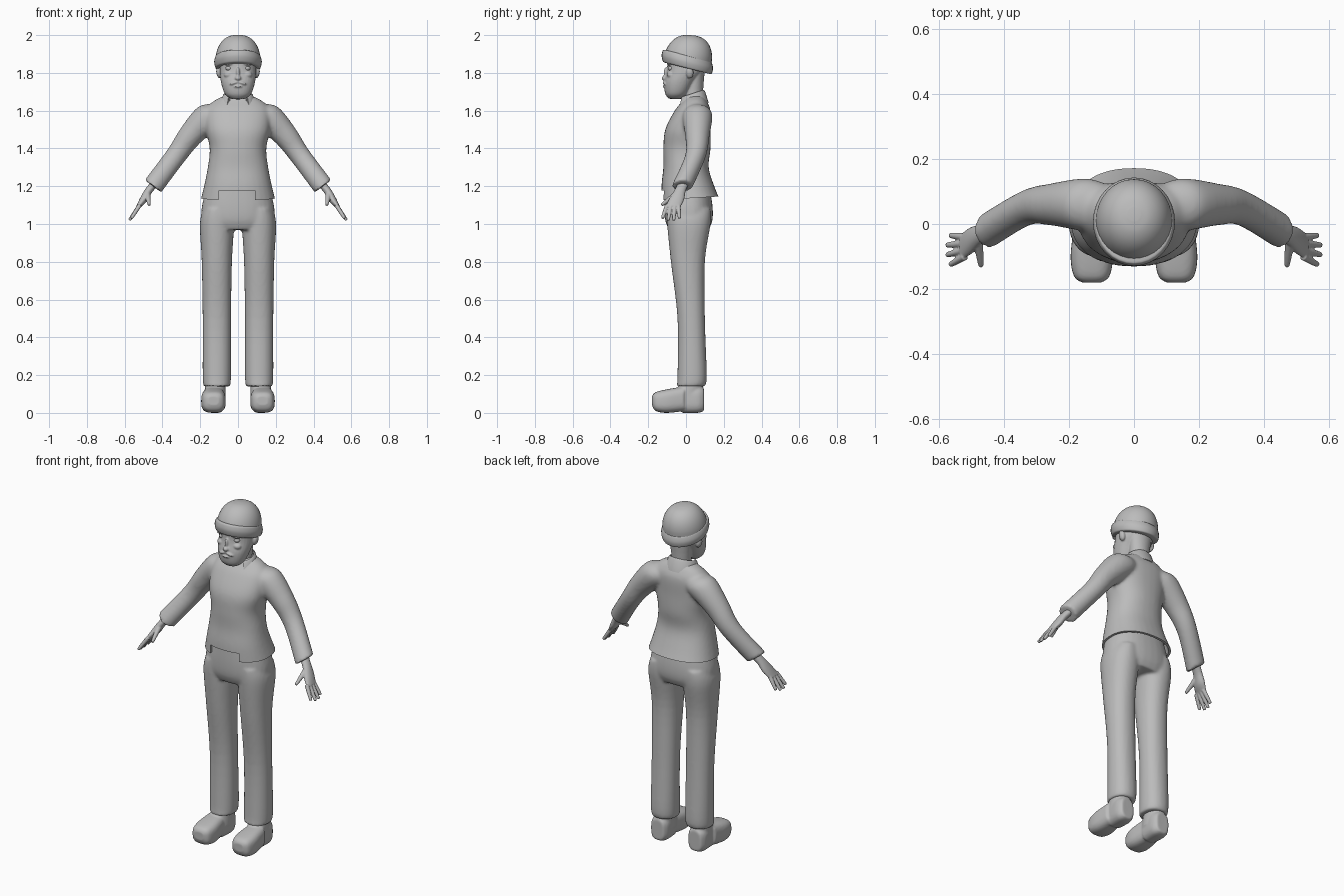
import bpy, bmesh, math
from mathutils import Vector, Matrix

cube = bpy.data.objects.get("Cube")
if cube:
    bpy.data.objects.remove(cube, do_unlink=True)

grey = bpy.data.materials.new("plain grey")
grey.use_nodes = True
grey.diffuse_color = (.5, .5, .5, 1)
grey.node_tree.nodes["Principled BSDF"].inputs["Base Color"].default_value = grey.diffuse_color

X, Y, Z = Vector((1, 0, 0)), Vector((0, 1, 0)), Vector((0, 0, 1))
ACROSS_ARM = Vector((.8, 0, .6))


def spline(keys, steps=5):
    """Catmull-Rom curve through key tuples."""
    rows, last = [], len(keys) - 1
    for i in range(last):
        window = [keys[max(0, min(last, i + k))] for k in (-1, 0, 1, 2)]
        for step in range(steps):
            t = step / steps
            rows.append([q + t / 2 * (r - p + t * (2 * p - 5 * q + 4 * r - s + t * (3 * (q - r) + s - p)))
                         for p, q, r, s in zip(*window)])
    return rows + [list(keys[-1])]


def loft(bm, keys, u=X, v=Y, power=2, sides=32):
    """Closed tube through keys (x, y, z, radius along u, radius along v)."""
    rings = []
    for x, y, z, ru, rv in spline(keys):
        ring = []
        for i in range(sides):
            angle = math.tau * i / sides
            c, s = (math.copysign(abs(w) ** (2 / power), w) for w in (math.cos(angle), math.sin(angle)))
            ring.append(bm.verts.new(Vector((x, y, z)) + u * ru * c + v * rv * s))
        rings.append(ring)
    for low, high in zip(rings, rings[1:]):
        for i in range(sides):
            bm.faces.new((low[i - 1], low[i], high[i], high[i - 1]))
    bm.faces.new(rings[0])
    bm.faces.new(rings[-1])


def upright(bm, keys, x=0, **options):
    """Standing tube from rows of height, half width, front y and back y."""
    loft(bm, [(x, (front + back) / 2, z, width, (back - front) / 2)
              for z, width, front, back in keys], **options)


def forward(bm, keys, x):
    """Lying tube from rows of y, bottom, top and half width."""
    loft(bm, [(x, y, (low + high) / 2, width, (high - low) / 2)
              for y, low, high, width in keys], X, Z, power=3)


def digit(bm, start, end, thick, thin):
    a, b = Vector(start), Vector(end)
    along = (b - a).normalized()
    u = along.orthogonal().normalized()
    loft(bm, [(*a.lerp(b, t), r, r) for t, r in ((0, thick), (.9, thin), (1, thin / 2))],
         u, along.cross(u), sides=12)


def ball(bm, place, size, turn=0):
    matrix = Matrix.Translation(place) @ Matrix.Rotation(turn, 4, 'Y') @ Matrix.Diagonal((*size, 1))
    bmesh.ops.create_uvsphere(bm, u_segments=20, v_segments=12, radius=1, matrix=matrix)


def block(bm, place, size, turn=0):
    matrix = Matrix.Translation(place) @ Matrix.Rotation(turn, 4, 'X') @ Matrix.Diagonal((*size, 1))
    bmesh.ops.create_cube(bm, size=1, matrix=matrix)


def mirror(bm):
    """Copy everything built so far to the other side."""
    copy = bmesh.ops.duplicate(bm, geom=bm.verts[:] + bm.edges[:] + bm.faces[:])["geom"]
    bmesh.ops.scale(bm, vec=(-1, 1, 1), verts=[g for g in copy if isinstance(g, bmesh.types.BMVert)])


def finish(bm, name, voxel=0, soften=0, cutters=(), thickness=0):
    bmesh.ops.recalc_face_normals(bm, faces=bm.faces)
    mesh = bpy.data.meshes.new(name)
    bm.to_mesh(mesh)
    bm.free()
    part = bpy.data.objects.new(name, mesh)
    bpy.context.scene.collection.objects.link(part)
    if thickness:
        part.modifiers.new("thickness", 'SOLIDIFY').thickness = thickness
    if voxel:
        fuse = part.modifiers.new("fuse", 'REMESH')
        fuse.mode, fuse.voxel_size = 'VOXEL', voxel
    if soften:
        part.modifiers.new("soften", 'SMOOTH').iterations = soften
    for cutter in cutters:
        cut = part.modifiers.new("cut", 'BOOLEAN')
        cut.operation, cut.object, cut.solver = 'DIFFERENCE', cutter, 'EXACT'
    # Apply the modifiers, then drop the cutters
    baked = bpy.data.meshes.new_from_object(part.evaluated_get(bpy.context.evaluated_depsgraph_get()))
    part.modifiers.clear()
    part.data = baked
    for cutter in cutters:
        bpy.data.objects.remove(cutter, do_unlink=True)
    baked.materials.clear()
    baked.materials.append(grey)
    baked.polygons.foreach_set("use_smooth", [True] * len(baked.polygons))
    baked.set_sharp_from_angle(angle=math.radians(45))
    return part


# Cutters for the jacket: hem line, front notch, hollow under the hem
bm = bmesh.new()
block(bm, (0, 0, .985), (1, 1, .3), turn=.06)
hem = finish(bm, "hem_cutter")
bm = bmesh.new()
block(bm, (-.005, -.14, 1.08), (.19, .14, .195))
notch = finish(bm, "notch_cutter")
bm = bmesh.new()
upright(bm, [(1.05, .2, -.125, .19), (1.2, .17, -.115, .14)], power=2.3)
hollow = finish(bm, "hollow_cutter")

# Jacket body and sleeves, fused
bm = bmesh.new()
loft(bm, [(x, y, z, r, r) for x, y, z, r in (
    (.09, .06, 1.6, .06), (.15, .06, 1.57, .08), (.25, .06, 1.47, .065),
    (.33, .05, 1.36, .055), (.45, -.02, 1.2, .055))], ACROSS_ARM)
mirror(bm)
upright(bm, [(1.08, .21, -.13, .2), (1.2, .18, -.13, .15), (1.3, .16, -.12, .12),
             (1.4, .15, -.12, .13), (1.5, .17, -.11, .13), (1.6, .17, -.06, .13),
             (1.65, .13, -.02, .11), (1.68, .07, 0, .09)], power=2.3)
finish(bm, "jacket", voxel=.009, soften=8, cutters=(hem, notch, hollow))

# Turned collar, open at the front with drooping points
bm = bmesh.new()
columns = []
for i in range(-20, 21):
    angle = math.radians(7 * i)
    droop = (1 - math.cos(angle)) / 2
    outline = ((.06, 1.64), (.07, 1.71 - .04 * droop), (.08, 1.7 - .04 * droop), (.1, 1.64 - .05 * droop))
    columns.append([bm.verts.new((r * math.sin(angle), .03 + .9 * r * math.cos(angle), z)) for r, z in outline])
for here, there in zip(columns, columns[1:]):
    for k in range(3):
        bm.faces.new((here[k], there[k], there[k + 1], here[k + 1]))
finish(bm, "collar", thickness=.006)

# Trousers: two legs and the hips, fused
bm = bmesh.new()
upright(bm, [(1.08, .07, -.1, .13), (1, .09, -.1, .13), (.8, .08, -.08, .1),
             (.5, .075, -.045, .1), (.2, .075, -.045, .11), (.14, .07, -.05, .1)], x=.112, power=2.2)
mirror(bm)
upright(bm, [(.97, .18, -.09, .12), (1.02, .195, -.11, .14), (1.1, .19, -.115, .14),
             (1.22, .16, -.11, .12)], power=2.3)
finish(bm, "trousers", voxel=.009, soften=5)

# Shoes: rounded toe, separate heel, ankle
bm = bmesh.new()
forward(bm, [(-.18, .04, .09, .03), (-.16, .01, .11, .055), (-.1, 0, .125, .065), (-.01, .01, .14, .055)], x=.13)
forward(bm, [(-.02, 0, .14, .05), (.06, 0, .14, .055), (.095, .01, .13, .04)], x=.122)
upright(bm, [(.07, .055, -.06, .09), (.18, .055, -.03, .09)], x=.12)
mirror(bm)
finish(bm, "shoes", voxel=.006, soften=4)

# Hands: palm, four spread fingers, thumb
bm = bmesh.new()
loft(bm, [(.42, 0, 1.24, .02, .03), (.47, -.03, 1.18, .02, .03),
          (.5, -.05, 1.13, .02, .04), (.53, -.07, 1.09, .01, .04)], ACROSS_ARM)
for i in range(4):
    outer = abs(i - 1.5) / 100
    digit(bm, (.52, -.04 - .02 * i, 1.1), (.58 - outer, -.035 - .03 * i, 1.015 + outer), .012, .009)
digit(bm, (.48, -.05, 1.16), (.47, -.13, 1.1), .016, .009)
mirror(bm)
finish(bm, "hands", voxel=.0035, soften=2)

# Eyes
bm = bmesh.new()
ball(bm, (.048, -.076, 1.824), (.018, .019, .014))
mirror(bm)
finish(bm, "eyes")

# Head: ears, moustache, brows, cheeks, then skull, neck, nose and lips
bm = bmesh.new()
ball(bm, (.1, .02, 1.8), (.015, .02, .03), turn=.2)
ball(bm, (.02, -.11, 1.747), (.026, .013, .008), turn=.3)
ball(bm, (.047, -.09, 1.848), (.028, .014, .007), turn=.1)
ball(bm, (.05, -.08, 1.79), (.026, .022, .018))
mirror(bm)
upright(bm, [(1.663, .04, -.09, -.02), (1.69, .07, -.11, .01), (1.75, .09, -.115, .05),
             (1.82, .097, -.1, .1), (1.92, .09, -.1, .11)], power=2.2)
upright(bm, [(1.56, .07, -.02, .1), (1.68, .055, -.01, .09), (1.82, .07, .01, .1)])
ball(bm, (0, -.11, 1.772), (.017, .02, .014))
ball(bm, (0, -.104, 1.8), (.01, .015, .03))
ball(bm, (0, -.114, 1.728), (.024, .01, .006))
finish(bm, "head", voxel=.0045, soften=3)

# Knitted cap: dome and rolled brim, both tilted to the back
bm = bmesh.new()
dome = []
for degrees in range(0, 90, 12):
    rise, shrink = math.sin(math.radians(degrees)), math.cos(math.radians(degrees)) ** .8
    dome.append((0, .01 + .02 * rise, 1.87 + .13 * rise, .118 * shrink, .126 * shrink))
loft(bm, dome, v=Vector((0, 1, -.1)))
finish(bm, "cap_dome")
bm = bmesh.new()
brim = []
for t in (-1, -.8, 0, .8, 1):
    radius = .126 - .014 * t ** 4
    brim.append((0, .007, 1.858 + .034 * t, radius, radius + .01))
loft(bm, brim, v=Vector((0, 1, -.25)))
finish(bm, "cap_brim")
